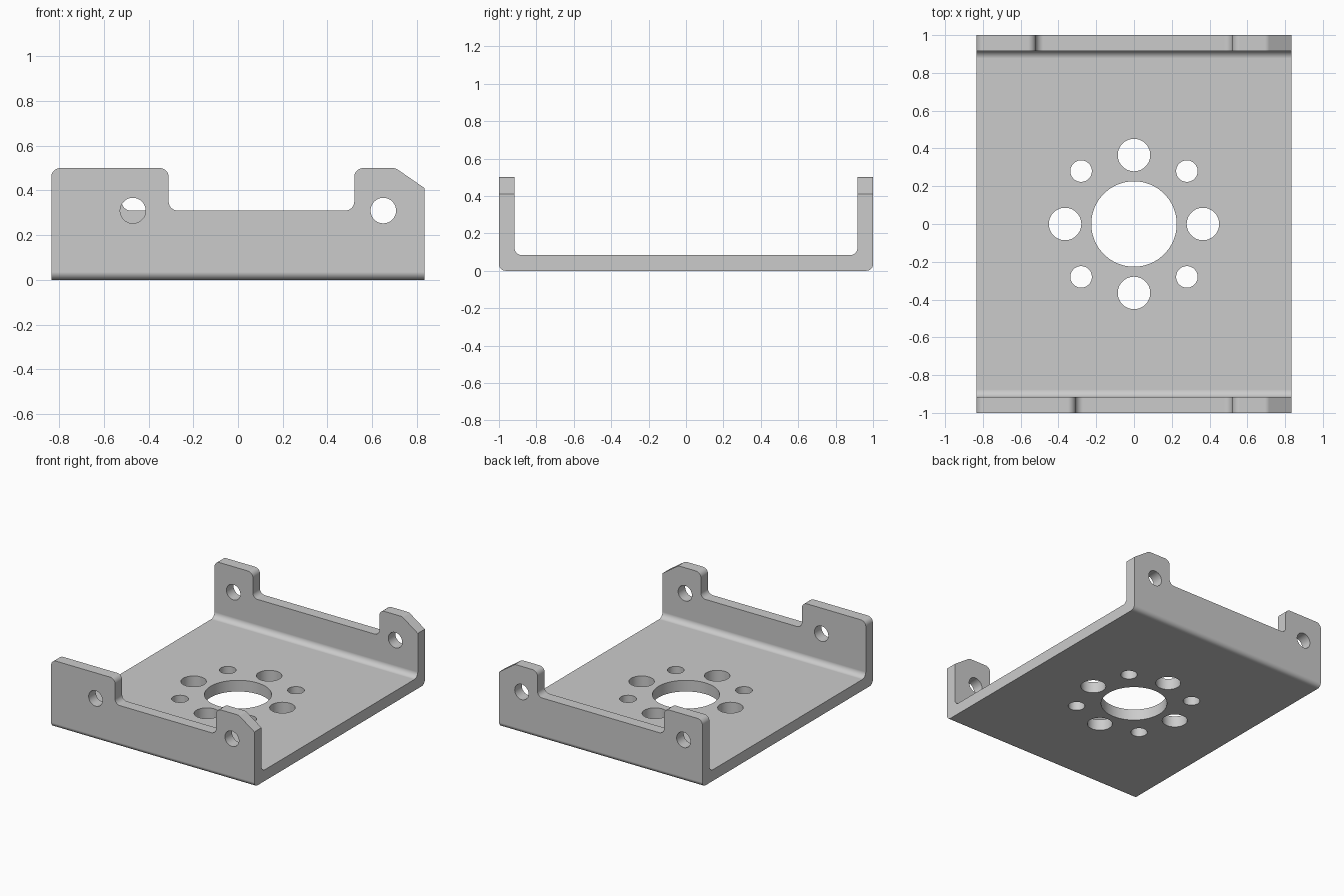
import bpy, bmesh
from math import sin, cos, tan, tau, pi
from mathutils import Vector

if "Cube" in bpy.data.objects:
    bpy.data.objects.remove(bpy.data.objects["Cube"])

HALF_X, WALL, TOP = 0.835, 0.083, 0.5


def rounded(corners, steps=8):
    """Outline from (u, v, fillet radius) corners."""
    out, n = [], len(corners)
    for i, (u, v, r) in enumerate(corners):
        p = Vector((u, v))
        if r == 0:
            out.append(p)
            continue
        d1 = (Vector(corners[i - 1][:2]) - p).normalized()
        d2 = (Vector(corners[(i + 1) % n][:2]) - p).normalized()
        a = d1.angle(d2)
        c = p + (d1 + d2).normalized() * r / sin(a / 2)
        v0, v1 = p + d1 * r / tan(a / 2) - c, p + d2 * r / tan(a / 2) - c
        out += [c + v0.lerp(v1, k / steps).normalized() * r for k in range(steps + 1)]
    return out


def circle(u, v, r, n=48):
    return [Vector((u + r * cos(tau * k / n), v + r * sin(tau * k / n))) for k in range(n)]


def prism(bm, outline, axis, w0, w1):
    """Extrude a 2D outline along an axis from w0 to w1."""
    place = {'x': lambda p, w: (w, p.x, p.y),
             'y': lambda p, w: (p.x, w, p.y),
             'z': lambda p, w: (p.x, p.y, w)}[axis]
    a = [bm.verts.new(place(p, w0)) for p in outline]
    b = [bm.verts.new(place(p, w1)) for p in outline]
    bm.faces.new(a)
    bm.faces.new(b[::-1])
    for i in range(len(a)):
        bm.faces.new((a[i - 1], a[i], b[i], b[i - 1]))


def make_object(name, bm):
    bmesh.ops.recalc_face_normals(bm, faces=bm.faces)
    me = bpy.data.meshes.new(name)
    bm.to_mesh(me)
    bm.free()
    ob = bpy.data.objects.new(name, me)
    bpy.context.collection.objects.link(ob)
    return ob


# Bent sheet channel
inner = 1 - WALL
bm = bmesh.new()
prism(bm, rounded([(-1, 0, 0.035), (1, 0, 0.035), (1, 0.6, 0), (inner, 0.6, 0),
                   (inner, WALL, 0.04), (-inner, WALL, 0.04),
                   (-inner, 0.6, 0), (-1, 0.6, 0)]), 'x', -HALF_X, HALF_X)
bracket = make_object("mounting_bracket", bm)

# Cutters: flange top outlines and side holes (side, notch start, left hole x)
bm = bmesh.new()
for side, notch_x, hole_x in ((-1, -0.31, -0.47), (1, -0.52, -0.68)):
    y0, y1 = side * 1.1, side * 0.8
    r = 0.04
    prism(bm, rounded([(-1, 0.455, 0), (-HALF_X, 0.455, 0), (-HALF_X, TOP, r),
                       (notch_x, TOP, r), (notch_x, 0.31, r), (0.52, 0.31, r),
                       (0.52, TOP, r), (0.705, TOP, r), (HALF_X, 0.41, 0),
                       (1, 0.41, 0), (1, 0.7, 0), (-1, 0.7, 0)]), 'y', y0, y1)
    for x in (hole_x, 0.65):
        prism(bm, circle(x, 0.31, 0.057), 'y', y0, y1)

# Cutters: central bore and ring of floor holes
prism(bm, circle(0, 0, 0.226, 96), 'z', -0.1, 0.2)
for k in range(8):
    dist, rad = ((0.365, 0.086), (0.396, 0.057))[k % 2]
    prism(bm, circle(dist * cos(k * pi / 4), dist * sin(k * pi / 4), rad), 'z', -0.1, 0.2)
cutter = make_object("cutter", bm)
cutter.hide_render = True

# Cut, then drop the helper
mod = bracket.modifiers.new("cut", 'BOOLEAN')
mod.operation, mod.solver, mod.object = 'DIFFERENCE', 'EXACT', cutter
bpy.context.view_layer.objects.active = bracket
bracket.select_set(True)
bpy.ops.object.modifier_apply(modifier="cut")
bpy.data.objects.remove(cutter)

# Smooth bends and bores, crisp sheet edges
bracket.select_set(True)
bpy.ops.object.shade_smooth_by_angle(angle=0.5)
wn = bracket.modifiers.new("weighted_normals", 'WEIGHTED_NORMAL')
wn.keep_sharp = True
